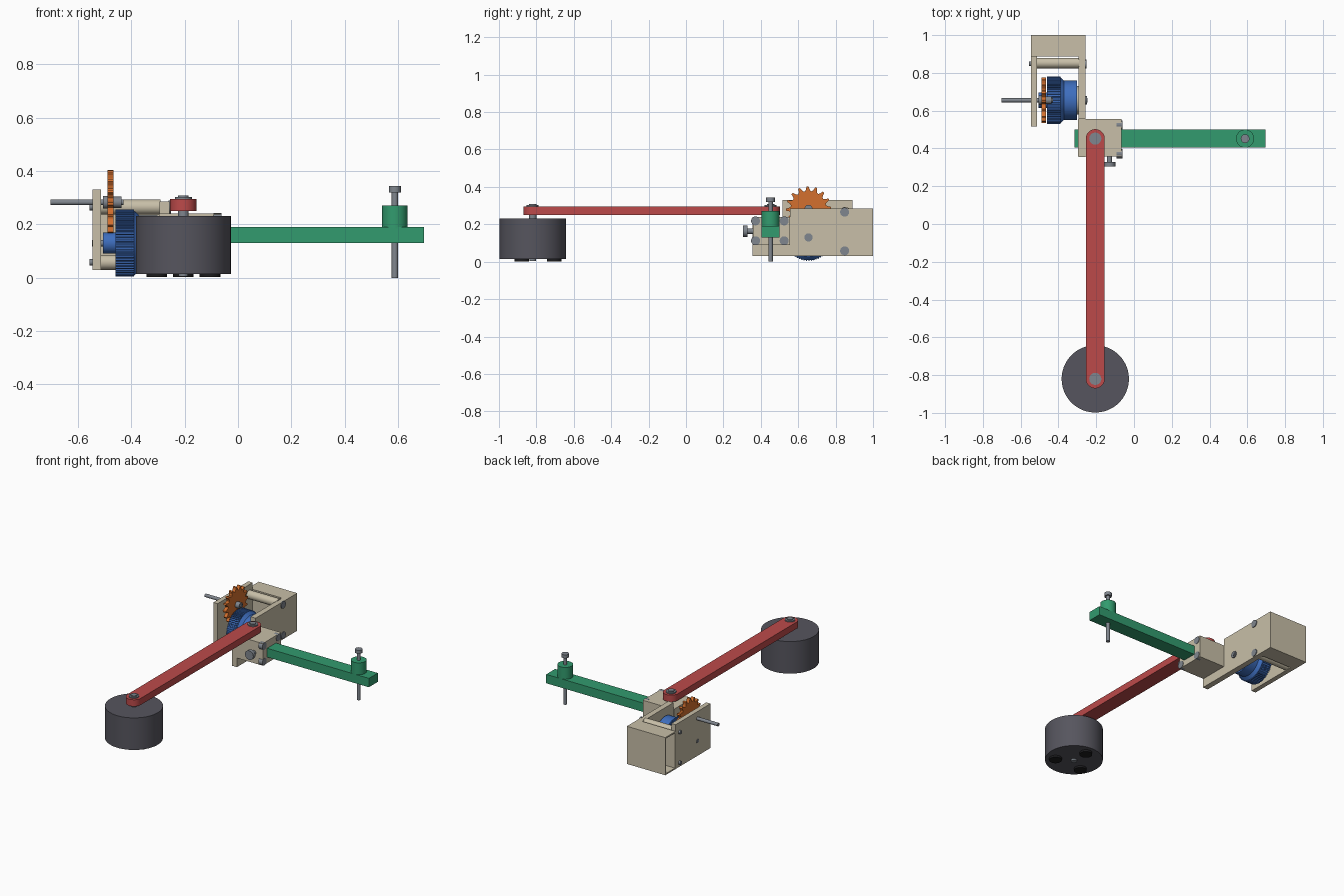
import bpy, bmesh
from math import sin, cos, pi, radians
from mathutils import Vector, Matrix

cube = bpy.data.objects.get("Cube")
if cube:
    bpy.data.objects.remove(cube)


def material(name, rgb):
    lin = [(c / 255 / 12.92 if c < 11 else ((c / 255 + 0.055) / 1.055) ** 2.4) for c in rgb]
    m = bpy.data.materials.new(name)
    m.use_nodes = True
    m.diffuse_color = (*lin, 1)
    m.node_tree.nodes["Principled BSDF"].inputs["Base Color"].default_value = (*lin, 1)
    return m


RED = material("red", (188, 74, 74))
GREEN = material("green", (50, 155, 110))
CREAM = material("cream", (200, 191, 168))
BLUE = material("blue", (62, 110, 190))
ORANGE = material("orange", (212, 112, 46))
STEEL = material("steel", (128, 134, 142))
DARK = material("dark grey", (86, 85, 94))
BLACK = material("black", (28, 28, 30))

# Rotations that carry the local z axis onto a world axis
TURN = {"z": Matrix(), "x": Matrix(((0, 0, 1), (1, 0, 0), (0, 1, 0))).to_4x4(),
        "y": Matrix(((0, 1, 0), (0, 0, 1), (1, 0, 0))).to_4x4()}


def finish(name, bm, mat, smooth=False):
    bmesh.ops.recalc_face_normals(bm, faces=bm.faces)
    me = bpy.data.meshes.new(name)
    bm.to_mesh(me)
    bm.free()
    me.materials.append(mat)
    ob = bpy.data.objects.new(name, me)
    bpy.context.collection.objects.link(ob)
    if smooth:
        bpy.ops.object.select_all(action="DESELECT")
        ob.select_set(True)
        bpy.context.view_layer.objects.active = ob
        bpy.ops.object.shade_smooth_by_angle(angle=radians(30))
    return ob


def box_mesh(lo, hi):
    lo, hi = Vector(lo), Vector(hi)
    bm = bmesh.new()
    bmesh.ops.create_cube(bm, size=1)
    for v in bm.verts:
        v.co = Vector([a + (c + 0.5) * (b - a) for a, b, c in zip(lo, hi, v.co)])
    return bm


def box(name, lo, hi, mat):
    return finish(name, box_mesh(lo, hi), mat)


def prism(name, outline, axis, start, end, mat, origin=(0, 0, 0), smooth=False):
    """Extrude a 2D outline along an axis from start to end."""
    bm = bmesh.new()
    face = bm.faces.new([bm.verts.new((u, v, start)) for u, v in outline])
    top = bmesh.ops.extrude_face_region(bm, geom=[face])["geom"]
    verts = [g for g in top if isinstance(g, bmesh.types.BMVert)]
    bmesh.ops.translate(bm, verts=verts, vec=(0, 0, end - start))
    bm.transform(Matrix.Translation(origin) @ TURN[axis])
    return finish(name, bm, mat, smooth)


def rod(name, origin, axis, start, end, r, mat, sides=40):
    ring = [(r * cos(2 * pi * i / sides), r * sin(2 * pi * i / sides)) for i in range(sides)]
    return prism(name, ring, axis, start, end, mat, origin, sides > 6)


def toothed(name, origin, start, end, teeth, steps, mat):
    """Wheel on the x axis; steps are (fraction of tooth pitch, radius)."""
    pts = []
    for i in range(teeth):
        for f, r in steps:
            a = 2 * pi * (i + f) / teeth
            pts.append((r * cos(a), r * sin(a)))
    return prism(name, pts, "x", start, end, mat, origin)


PX, PY, WY = -0.205, 0.452, -0.82     # pivot and weight positions
AY, DRUM_Z, WHEEL_Z = 0.655, 0.13, 0.283  # gear axles

# Round weight with three feet
rod("weight", (PX, WY, 0), "z", 0.015, 0.232, 0.178, DARK, 72)
for i in range(3):
    a = radians(90 + 120 * i)
    rod("weight_foot", (PX + 0.115 * cos(a), WY + 0.115 * sin(a), 0), "z", 0.002, 0.016, 0.039, BLACK)
rod("weight_bolt_end", (PX, WY, 0), "z", 0.004, 0.016, 0.018, STEEL)

# Red swing arm with rounded ends
outline = []
for i in range(25):
    outline.append((PX + 0.05 * cos(pi * i / 24), PY + 0.05 * sin(pi * i / 24)))
for i in range(25):
    outline.append((PX - 0.05 * cos(pi * i / 24), WY - 0.05 * sin(pi * i / 24)))
prism("swing_arm", outline, "z", 0.25, 0.295, RED, smooth=True)
for y in (WY, PY):
    rod("arm_pivot_pin", (PX, y, 0), "z", 0.22, 0.308, 0.02, STEEL)
    rod("arm_pivot_washer", (PX, y, 0), "z", 0.29, 0.302, 0.032, STEEL)

# Green outrigger arm with levelling screw
box("outrigger_arm", (-0.315, 0.405, 0.13), (0.697, 0.5, 0.19), GREEN)
LEG = (0.588, PY, 0)
rod("outrigger_boss", LEG, "z", 0.185, 0.27, 0.048, GREEN)
rod("levelling_screw", LEG, "z", 0, 0.33, 0.012, STEEL)
rod("levelling_screw_head", LEG, "z", 0.32, 0.343, 0.023, STEEL)

# Clamp block with its bolts and knob
box("clamp_block", (-0.297, 0.358, 0.09), (-0.065, 0.555, 0.24), CREAM)
for y in (0.372, 0.525):
    for z in (0.112, 0.218):
        rod("clamp_bolt", (0, y, z), "x", -0.092, -0.062, 0.024, STEEL)
rod("clamp_knob", (-0.13, 0, 0.163), "y", 0.305, 0.328, 0.031, STEEL)
rod("clamp_knob_shaft", (-0.13, 0, 0.163), "y", 0.32, 0.37, 0.014, STEEL)

# Housing side plates
box("right_plate", (-0.295, 0.555, 0.03), (-0.257, 1.0, 0.285), CREAM)
box("right_plate_foot", (-0.295, 0.355, 0.03), (-0.257, 0.555, 0.24), CREAM)
box("left_plate", (-0.545, 0.515, 0.03), (-0.513, 0.89, 0.33), CREAM)

# Rear housing tube, open at its outer end
bm = box_mesh((-0.545, 0.888, 0.03), (-0.295, 1.0, 0.285))
end = min(bm.faces, key=lambda f: f.calc_center_median().x)
bmesh.ops.inset_region(bm, faces=[end], thickness=0.013)
inner = bmesh.ops.extrude_discrete_faces(bm, faces=[end])["faces"][0]
bmesh.ops.translate(bm, verts=inner.verts, vec=(0.235, 0, 0))
finish("rear_housing", bm, CREAM)

# Spacers between the plates
for z in (0.265, 0.058):
    rod("spacer", (0, 0.852, z), "x", -0.515, -0.29, 0.028, CREAM)
    rod("spacer_bolt_head", (0, 0.848, z), "x", -0.557, -0.54, 0.012, STEEL)
    rod("spacer_bolt_end", (0, 0.848, z), "x", -0.26, -0.252, 0.024, STEEL)

# Escape wheel and its shaft
hub = (0, AY, WHEEL_Z)
toothed("escape_wheel", hub, -0.489, -0.466, 16,
        ((0, 0.12), (0.22, 0.12), (0.34, 0.103), (0.55, 0.094), (0.75, 0.097), (0.9, 0.107)), ORANGE)
rod("drive_shaft", hub, "x", -0.702, -0.43, 0.011, STEEL)
rod("wheel_hub_nut", hub, "x", -0.466, -0.436, 0.021, STEEL)
rod("wheel_hub_collar", hub, "x", -0.506, -0.489, 0.024, STEEL)

# Spring drum with a finely ribbed rim
drum = (0, AY, DRUM_Z)
toothed("drum_rim", drum, -0.46, -0.39, 60,
        ((0, 0.126), (0.4, 0.126), (0.5, 0.119), (0.9, 0.119)), BLUE)
bm = bmesh.new()
bmesh.ops.create_cone(bm, cap_ends=True, segments=60, radius1=0.122, radius2=0.104, depth=0.02)
bm.transform(Matrix.Translation((-0.38, AY, DRUM_Z)) @ TURN["x"])
finish("drum_taper", bm, BLUE, True)
rod("drum_body", drum, "x", -0.375, -0.302, 0.104, BLUE, 60)
rod("drum_boss", drum, "x", -0.506, -0.455, 0.04, BLUE)
rod("drum_bearing", drum, "x", -0.303, -0.292, 0.075, CREAM)
rod("drum_axle", drum, "x", -0.548, -0.245, 0.012, STEEL)
rod("drum_axle_nut", drum, "x", -0.258, -0.25, 0.022, STEEL)
